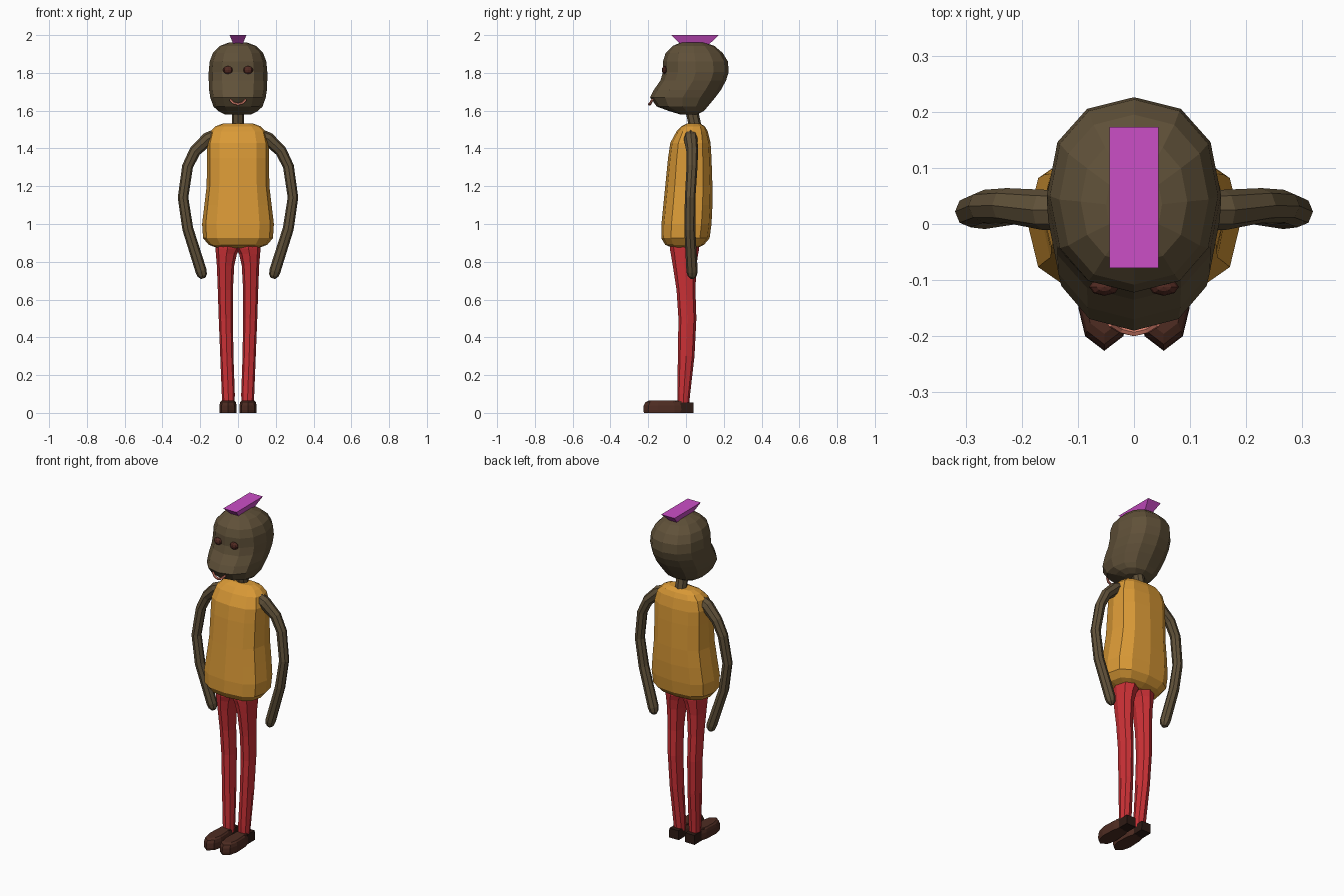
import bpy, bmesh, math
from mathutils import Vector

if "Cube" in bpy.data.objects:
    bpy.data.objects.remove(bpy.data.objects["Cube"])


def material(name, rgb):
    lin = [((c / 255 + 0.055) / 1.055) ** 2.4 for c in rgb]
    m = bpy.data.materials.new(name)
    m.diffuse_color = (*lin, 1)
    m.use_nodes = True
    m.node_tree.nodes["Principled BSDF"].inputs["Base Color"].default_value = m.diffuse_color
    return m


SKIN = material("dark brown skin", (96, 81, 57))
SHIRT = material("orange", (217, 153, 54))
PANTS = material("red", (204, 49, 54))
HAIR = material("magenta", (203, 78, 198))
SHOE = material("shoe brown", (78, 44, 34))
HEEL = material("heel brown", (45, 26, 20))
EYE = material("eye brown", (82, 42, 34))
LIP = material("lip pink", (218, 128, 108))


def loft(name, rings, mat):
    """Skin a list of equal-length rings and cap both ends."""
    bm = bmesh.new()
    vs = [[bm.verts.new(p) for p in r] for r in rings]
    n = len(vs[0])
    for a, b in zip(vs, vs[1:]):
        for i in range(n):
            j = (i + 1) % n
            bm.faces.new((a[i], a[j], b[j], b[i]))
    bm.faces.new(vs[0])
    bm.faces.new(vs[-1])
    bmesh.ops.recalc_face_normals(bm, faces=bm.faces)
    me = bpy.data.meshes.new(name)
    bm.to_mesh(me)
    bm.free()
    me.materials.append(mat)
    ob = bpy.data.objects.new(name, me)
    bpy.context.collection.objects.link(ob)
    return ob


def oval(z, x0, x1, y0, y1, n=12, p=2.0):
    """Horizontal superellipse ring with a vertex at front and back."""
    pts = []
    for i in range(n):
        a = 2 * math.pi * i / n
        s, c = math.sin(a), -math.cos(a)
        s = math.copysign(abs(s) ** (2 / p), s)
        c = math.copysign(abs(c) ** (2 / p), c)
        pts.append(((x0 + x1) / 2 + s * (x1 - x0) / 2,
                    (y0 + y1) / 2 + c * (y1 - y0) / 2, z))
    return pts


def tube(name, path, mat, n=8):
    """Tube along (x, y, z, radius) points lying roughly in an x-z plane."""
    pts = [Vector(p[:3]) for p in path]
    rings = []
    for i, p in enumerate(pts):
        t = (pts[min(i + 1, len(pts) - 1)] - pts[max(i - 1, 0)]).normalized()
        u = t.cross(Vector((0, 1, 0))).normalized()
        v = t.cross(u)
        rings.append([p + path[i][3] * (u * math.cos(2 * math.pi * k / n) + v * math.sin(2 * math.pi * k / n))
                      for k in range(n)])
    return loft(name, rings, mat)


def flip(path, s):
    return [(s * p[0], *p[1:]) for p in path]


# Head: (z, front y, back y, half width)
head = [(1.58, -.03, .06, .07), (1.598, -.09, .095, .105), (1.622, -.155, .115, .13),
        (1.67, -.19, .155, .147), (1.71, -.17, .185, .153), (1.76, -.135, .212, .155),
        (1.805, -.122, .226, .155), (1.86, -.122, .222, .15), (1.905, -.108, .195, .133),
        (1.943, -.07, .15, .095), (1.96, -.03, .1, .05)]
loft("head", [oval(z, -w, w, f, b, 12, 2.25) for z, f, b, w in head], SKIN)

# Hair crest, wider at the top
loft("hair_crest", [[(sx * w, y, z) for sx, y in ((-1, f), (1, f), (1, b), (-1, b))]
                    for z, w, f, b in ((1.93, .016, -.005, .1), (2.0, .044, -.078, .173))], HAIR)

# Neck
tube("neck", [(0, .02, 1.64, .034), (0, .035, 1.58, .033), (0, .055, 1.49, .033)], SKIN)

# Shirt: (z, front y, back y, half width)
shirt = [(.873, -.07, .06, .11), (.89, -.11, .095, .155), (.925, -.131, .125, .185),
         (1.0, -.13, .135, .19), (1.1, -.12, .14, .178), (1.2, -.11, .14, .166),
         (1.35, -.095, .135, .164), (1.43, -.083, .13, .164), (1.49, -.05, .115, .148),
         (1.517, -.025, .1, .12), (1.532, .005, .075, .08)]
loft("shirt", [oval(z, -w, w, f, b, 12, 2.7) for z, f, b, w in shirt], SHIRT)

# Arms with rounded ends
arm = [(.1, .025, 1.475, .035), (.16, .025, 1.45, .036), (.228, .033, 1.385, .031), (.267, .032, 1.305, .029),
       (.291, .022, 1.14, .028), (.266, .02, .975, .029), (.195, .032, .75, .03),
       (.189, .033, .727, .025), (.184, .033, .712, .012)]

# Trouser legs: (z, inner x, outer x, front y, back y)
leg = [(.04, .018, .082, -.045, .016), (.1, .017, .086, -.046, .022), (.3, .024, .094, -.043, .045),
       (.5, .027, .102, -.04, .055), (.65, .027, .107, -.05, .05), (.78, .02, .112, -.07, .055),
       (.84, .006, .117, -.08, .064), (.87, -.01, .12, -.086, .07), (.93, -.01, .12, -.086, .07)]

# Shoe outline: (offset from centre, y)
sole = [(0, -.226), (.034, -.2), (.046, -.15), (.042, -.06), (.03, -.02),
        (-.03, -.02), (-.042, -.06), (-.046, -.15), (-.034, -.2)]

for side, s in (("right", 1), ("left", -1)):
    tube(side + "_arm", flip(arm, s), SKIN)
    loft(side + "_trouser_leg",
         [flip(oval(z, i, o, f, b, 8, 2.2), s) for z, i, o, f, b in leg], PANTS)
    loft(side + "_shoe",
         [[(s * (.053 + x * k), -.11 + (y + .11) * k, z) for x, y in sole]
          for z, k in ((0, .97), (.015, 1), (.04, .98), (.057, .9), (.065, .74))], SHOE)
    # Ankle block joins the shoe to the leg
    loft(side + "_shoe_top", [oval(z, s * .053 - w, s * .053 + w, -.1, .0, 8, 2.4)
                              for z, w in ((.01, .036), (.064, .032))], SHOE)
    loft(side + "_heel", [[(s * .053 + x * w, y, z) for x, y in ((-1, -.03), (1, -.03), (1, .04), (-1, .04))]
                          for z, w in ((0, .032), (.056, .03))], HEEL)
    # Eyes set into the face
    bpy.ops.mesh.primitive_uv_sphere_add(segments=8, ring_count=6, radius=1,
                                         location=(s * .053, -.112, 1.815))
    eye = bpy.context.object
    eye.name = side + "_eye"
    eye.scale = (.027, .016, .021)
    eye.data.materials.append(EYE)

# Smiling lips across the muzzle
lips = [(-.042, -.178, 1.658, .006), (-.024, -.188, 1.64, .007), (0, -.193, 1.634, .008),
        (.024, -.188, 1.64, .007), (.042, -.178, 1.658, .006)]
tube("lips", lips, LIP, 6)
